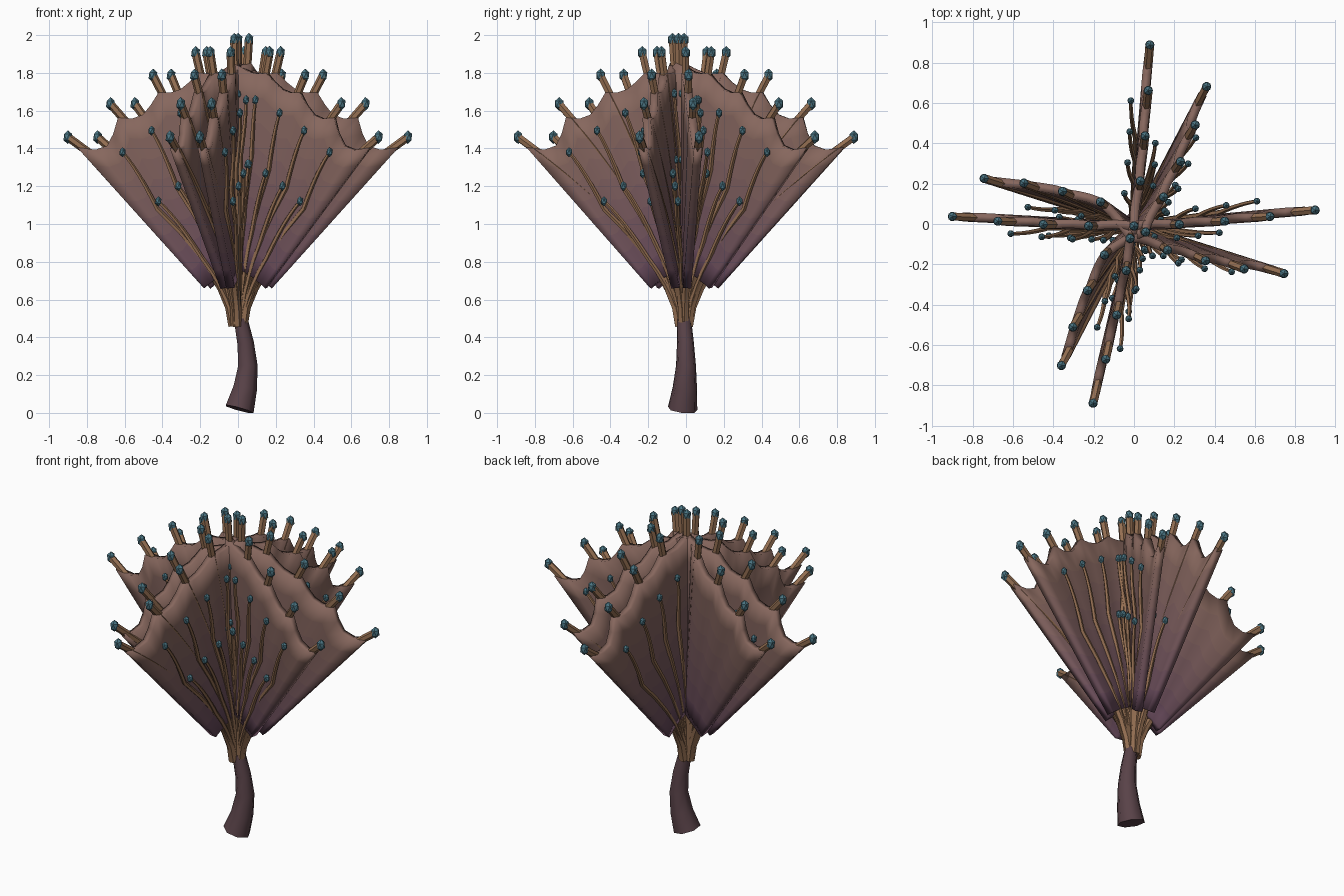
import bpy, bmesh, math
from mathutils import Vector, Matrix

if "Cube" in bpy.data.objects:
    bpy.data.objects.remove(bpy.data.objects["Cube"])


def material(name, color):
    m = bpy.data.materials.new(name)
    m.use_nodes = True
    m.diffuse_color = (*color, 1)
    bsdf = m.node_tree.nodes["Principled BSDF"]
    bsdf.inputs["Base Color"].default_value = (*color, 1)
    bsdf.inputs["Roughness"].default_value = 0.8
    return m


BANDS = 8
PURPLE, BROWN = Vector((0.13, 0.065, 0.1)), Vector((0.24, 0.135, 0.11))
membrane_mats = [material(f"membrane_{i}", PURPLE.lerp(BROWN, i / (BANDS - 1))) for i in range(BANDS)]
rib_mat = material("rib_brown", (0.3, 0.16, 0.085))
trunk_mat = material("trunk_dark", (0.1, 0.055, 0.065))
bud_mat = material("bud_teal", (0.07, 0.18, 0.23))


def add_object(name, mesh, mats):
    obj = bpy.data.objects.new(name, mesh)
    bpy.context.collection.objects.link(obj)
    for m in mats:
        mesh.materials.append(m)
    return obj


def smooth(obj, degrees):
    bpy.ops.object.select_all(action="DESELECT")
    obj.select_set(True)
    bpy.context.view_layer.objects.active = obj
    bpy.ops.object.shade_smooth_by_angle(angle=math.radians(degrees))


def tubes(name, paths, mat, sides):
    """Sweep a polygon along each path; a path is a list of (point, radius)."""
    bm = bmesh.new()
    for path in paths:
        rings = []
        for i, (p, r) in enumerate(path):
            ahead = path[min(i + 1, len(path) - 1)][0] - path[max(i - 1, 0)][0]
            turn = Vector((0, 0, 1)).rotation_difference(ahead)
            rings.append([bm.verts.new(p + turn @ Vector((r * math.cos(a), r * math.sin(a), 0)))
                          for a in (math.tau * k / sides for k in range(sides))])
        for low, high in zip(rings, rings[1:]):
            for k in range(sides):
                n = (k + 1) % sides
                bm.faces.new((low[k], low[n], high[n], high[k]))
        bm.faces.new(rings[0][::-1])
        bm.faces.new(rings[-1])
    mesh = bpy.data.meshes.new(name)
    bm.to_mesh(mesh)
    bm.free()
    smooth(add_object(name, mesh, [mat]), 55)


def buds(name, centers, radius):
    """Faceted beads, taller than wide."""
    bm = bmesh.new()
    for c in centers:
        place = Matrix.Translation(c) @ Matrix.Diagonal((1, 1, 1.4, 1))
        bmesh.ops.create_icosphere(bm, subdivisions=1, radius=radius, matrix=place)
    mesh = bpy.data.meshes.new(name)
    bm.to_mesh(mesh)
    bm.free()
    add_object(name, mesh, [bud_mat])


BASE = Vector((0.0, -0.01, 0.46))
UP = Vector((0, 0, 1))


class Fan:
    """Upright fan through the trunk axis; u runs -1 to 1 across its width."""

    def __init__(self, name, degrees, reach, bend):
        a = math.radians(degrees)
        self.name, self.reach, self.bend = name, reach, bend
        self.along = Vector((math.cos(a), math.sin(a), 0))
        self.across = Vector((-math.sin(a), math.cos(a), 0))

    def height(self, u):
        return 1.515 - 0.515 * abs(u) ** 1.45

    def point(self, u, out, up, push=0.0):
        return (BASE + self.along * (self.reach * u * out)
                + self.across * (self.bend(u) * out + push) + UP * (self.height(u) * up))

    def rib(self, u, t, push=0.0):
        return self.point(u, t ** 1.6, t, push) + self.along * (0.025 * u * (1 - t))

    def build_membrane(self):
        bm = bmesh.new()
        columns = []
        for i in range(33):
            u = i / 16 - 1
            # the edge dips between neighbouring ribs, most at the outer ones
            gap = math.sin(math.pi * (i % 4) / 4)
            top = 0.92 + 0.025 * abs(u) - (0.02 + 0.06 * u * u) * gap
            column = []
            for j in range(BANDS + 1):
                s = 0.2 + (top - 0.2) * j / BANDS
                column.append(bm.verts.new(self.point(u, s, s, 0.01 * gap * s)))
            columns.append(column)
        for left, right in zip(columns, columns[1:]):
            for j in range(BANDS):
                f = bm.faces.new((left[j], right[j], right[j + 1], left[j + 1]))
                f.material_index = j
        mesh = bpy.data.meshes.new(self.name + "_membrane")
        bm.to_mesh(mesh)
        bm.free()
        obj = add_object(self.name + "_membrane", mesh, membrane_mats)
        smooth(obj, 40)
        solid = obj.modifiers.new("thickness", "SOLIDIFY")
        solid.thickness, solid.offset = 0.044, 0

    def build_ribs(self):
        steps = 10
        spread = [k / 4 - 1 for k in range(9)]
        paths = [[(self.rib(u, t), 0.016 + 0.006 * t + 0.01 * (1 - t) ** 4)
                  for t in (k / steps for k in range(steps + 1))] for u in spread]
        tubes(self.name + "_ribs", paths, rib_mat, 6)
        buds(self.name + "_rib_buds", [self.rib(u, 1) for u in spread], 0.026)

    def build_twigs(self, row, width, crown, drop, side):
        paths, tips = [], []
        for k in range(9):
            u = k / 4 - 1
            z = crown - drop * abs(u) ** 1.6
            t = (z - 0.3 - BASE.z) / self.height(u)
            push = 0.07 * side(u)
            # lower run hugs the membrane, then the twig arches away to its bud
            path = [(self.rib(u, t * n / 5, push * 0.45 * n / 5), 0.013) for n in range(5)]
            start = self.rib(u, t, push * 0.45)
            tip = self.point(u, width, 0, push)
            tip.z = z
            knee = start.lerp(tip, 0.55) + self.across * (push * 0.2) + UP * 0.04
            for n in range(7):
                s = n / 6
                path.append((start.lerp(knee, s).lerp(knee.lerp(tip, s), s), 0.013 - 0.004 * s))
            paths.append(path)
            tips.append(tip)
        tubes(f"{self.name}_{row}_twigs", paths, rib_mat, 5)
        buds(f"{self.name}_{row}_twig_buds", tips, 0.019)


def bowed(u):
    return 0.063 * u * u


def split(u):
    # the two halves bulge to opposite sides
    half = max(-1, min(1, (u + 0.125) / 0.125))
    return -0.065 * half * (1 - abs(u) ** 3)


def one_side(u):
    return -1


def both_sides(u):
    return 1 if u > 0 else -1


# Four crossing fans: two wide and bowed, two narrower with split halves
for name, degrees, reach, bend, side in (
        ("wide_fan_a", 1, 0.9, bowed, both_sides),
        ("narrow_fan_a", -17.6, 0.78, split, one_side),
        ("wide_fan_b", 81, 0.9, bowed, both_sides),
        ("narrow_fan_b", 62.5, 0.78, split, one_side)):
    fan = Fan(name, degrees, reach, bend)
    fan.build_membrane()
    fan.build_ribs()
    fan.build_twigs("outer", 0.68, 1.69, 0.31, side)
    fan.build_twigs("inner", 0.47, 1.34, 0.22, one_side)

# Crooked trunk
trunk = [((0.005, -0.018, 0.02), 0.08), ((0.035, -0.006, 0.13), 0.066), ((0.05, 0.0, 0.25), 0.054),
         ((0.038, -0.003, 0.37), 0.046), ((0.012, -0.01, 0.5), 0.038)]
tubes("trunk", [[(Vector(p), r) for p, r in trunk]], trunk_mat, 7)
